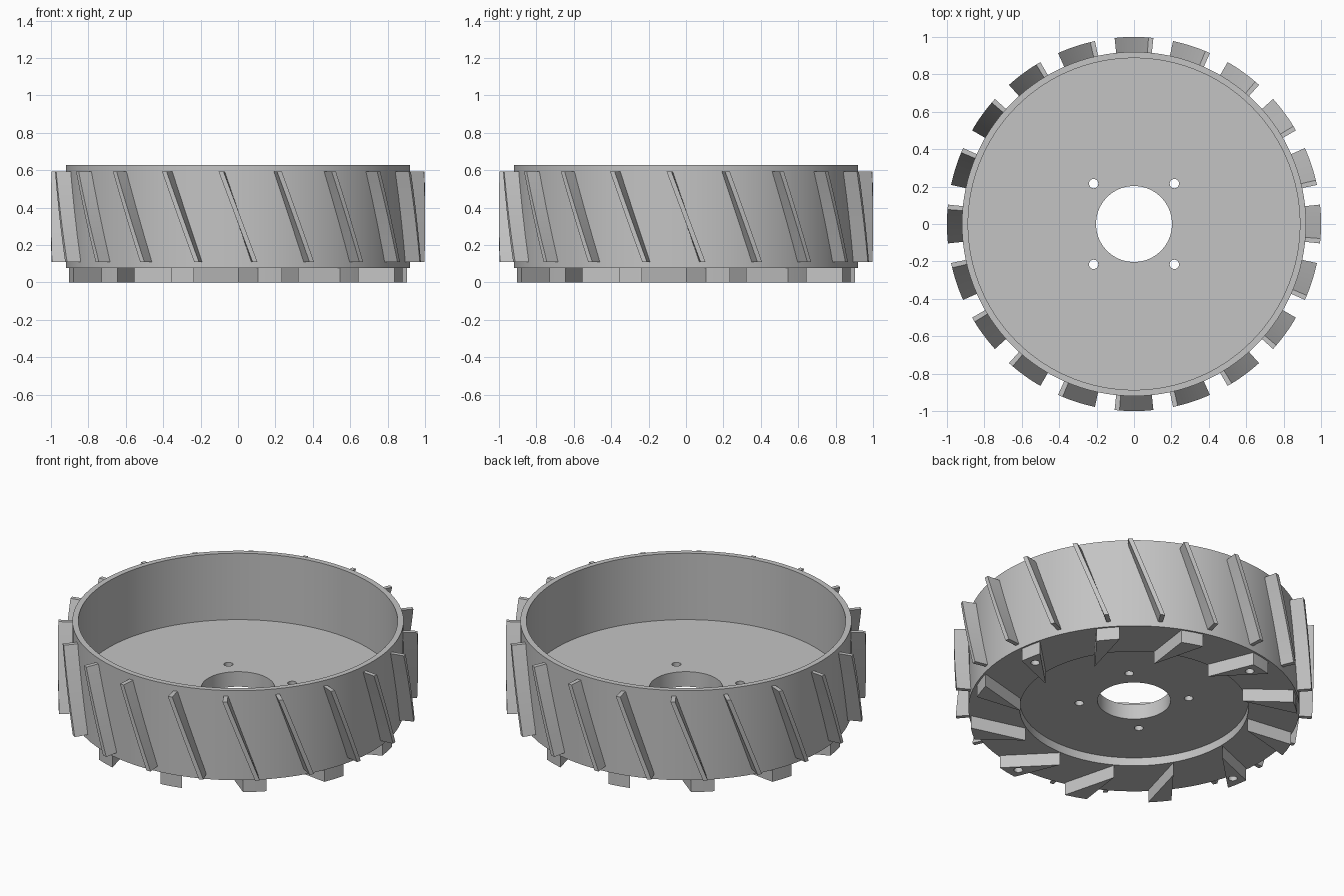
import bpy, bmesh
from math import sin, cos, radians, pi

cube = bpy.data.objects.get("Cube")
if cube:
    bpy.data.objects.remove(cube, do_unlink=True)

grey = bpy.data.materials.new("plain_grey")
grey.use_nodes = True
colour = (0.55, 0.55, 0.55, 1)
grey.diffuse_color = colour
grey.node_tree.nodes["Principled BSDF"].inputs["Base Color"].default_value = colour


def polar(r, deg, z):
    return (r * cos(radians(deg)), r * sin(radians(deg)), z)


def finish(bm, name):
    bmesh.ops.recalc_face_normals(bm, faces=bm.faces)
    mesh = bpy.data.meshes.new(name)
    bm.to_mesh(mesh)
    bm.free()
    mesh.materials.append(grey)
    obj = bpy.data.objects.new(name, mesh)
    bpy.context.collection.objects.link(obj)
    return obj


def activate(obj):
    bpy.ops.object.select_all(action='DESELECT')
    obj.select_set(True)
    bpy.context.view_layer.objects.active = obj


def drill(obj, radius, ring, start, z0, z1):
    """Cut four round holes spaced evenly on a ring."""
    bm = bmesh.new()
    for k in range(4):
        made = bmesh.ops.create_cone(bm, cap_ends=True, segments=20, radius1=radius,
                                     radius2=radius, depth=z1 - z0)
        bmesh.ops.translate(bm, verts=made["verts"],
                            vec=polar(ring, start + 90 * k, (z0 + z1) / 2))
    cutter = finish(bm, "hole_cutter")
    cutter.hide_render = True
    mod = obj.modifiers.new("holes", 'BOOLEAN')
    mod.operation, mod.solver, mod.object = 'DIFFERENCE', 'EXACT', cutter
    activate(obj)
    bpy.ops.object.modifier_apply(modifier=mod.name)
    bpy.data.objects.remove(cutter, do_unlink=True)


def smooth(obj):
    activate(obj)
    bpy.ops.object.shade_smooth_by_angle(angle=radians(30))


# Drum: turned profile with open top, recessed underside and centre bore
WALL, FLOOR, BASE, RECESS = 0.92, 0.22, 0.078, 0.128
profile = [(0.203, FLOOR), (0.887, FLOOR), (0.887, 0.627), (WALL, 0.627),
           (WALL, BASE), (0.635, BASE), (0.635, RECESS), (0.203, RECESS)]
bm = bmesh.new()
SEGMENTS = 120
rings = [[bm.verts.new(polar(r, 360 * s / SEGMENTS, z)) for r, z in profile]
         for s in range(SEGMENTS)]
for s, ring in enumerate(rings):
    after = rings[(s + 1) % SEGMENTS]
    for i in range(len(profile)):
        j = (i + 1) % len(profile)
        bm.faces.new((ring[i], after[i], after[j], ring[j]))
drum = finish(bm, "drum")
drill(drum, 0.025, 0.305, 45, 0.05, 0.3)
smooth(drum)

# Slanted fins wrapped round the outside of the drum
FINS, STEPS = 20, 8
bm = bmesh.new()
for f in range(FINS):
    rows = []
    for s in range(STEPS + 1):
        t = s / STEPS
        mid = 360 * f / FINS + 5.2 * (1 - 2 * t)
        z = 0.11 + 0.483 * t
        rows.append([bm.verts.new(polar(r, mid + side, z))
                     for r, side in ((0.905, -0.75), (1, -0.75), (1, 0.75), (0.905, 0.75))])
    for low, high in zip(rows, rows[1:]):
        for i in range(4):
            j = (i + 1) % 4
            bm.faces.new((low[i], low[j], high[j], high[i]))
    bm.faces.new(rows[0])
    bm.faces.new(rows[-1])
smooth(finish(bm, "outer_fins"))

# Wedge vanes under the base, pointed at the recess edge
bm = bmesh.new()
for v in range(12):
    a = 30 * v
    outline = [(0.64, a), (0.91, a + 6.8), (0.91, a + 10.9), (0.91, a + 15)]
    low, high = ([bm.verts.new(polar(r, d, z)) for r, d in outline] for z in (0, BASE + 0.01))
    bm.faces.new(low)
    bm.faces.new(high)
    for i in range(4):
        j = (i + 1) % 4
        bm.faces.new((low[i], low[j], high[j], high[i]))
vanes = finish(bm, "bottom_vanes")
drill(vanes, 0.025, 0.845, 9.5, -0.05, 0.07)
smooth(vanes)
